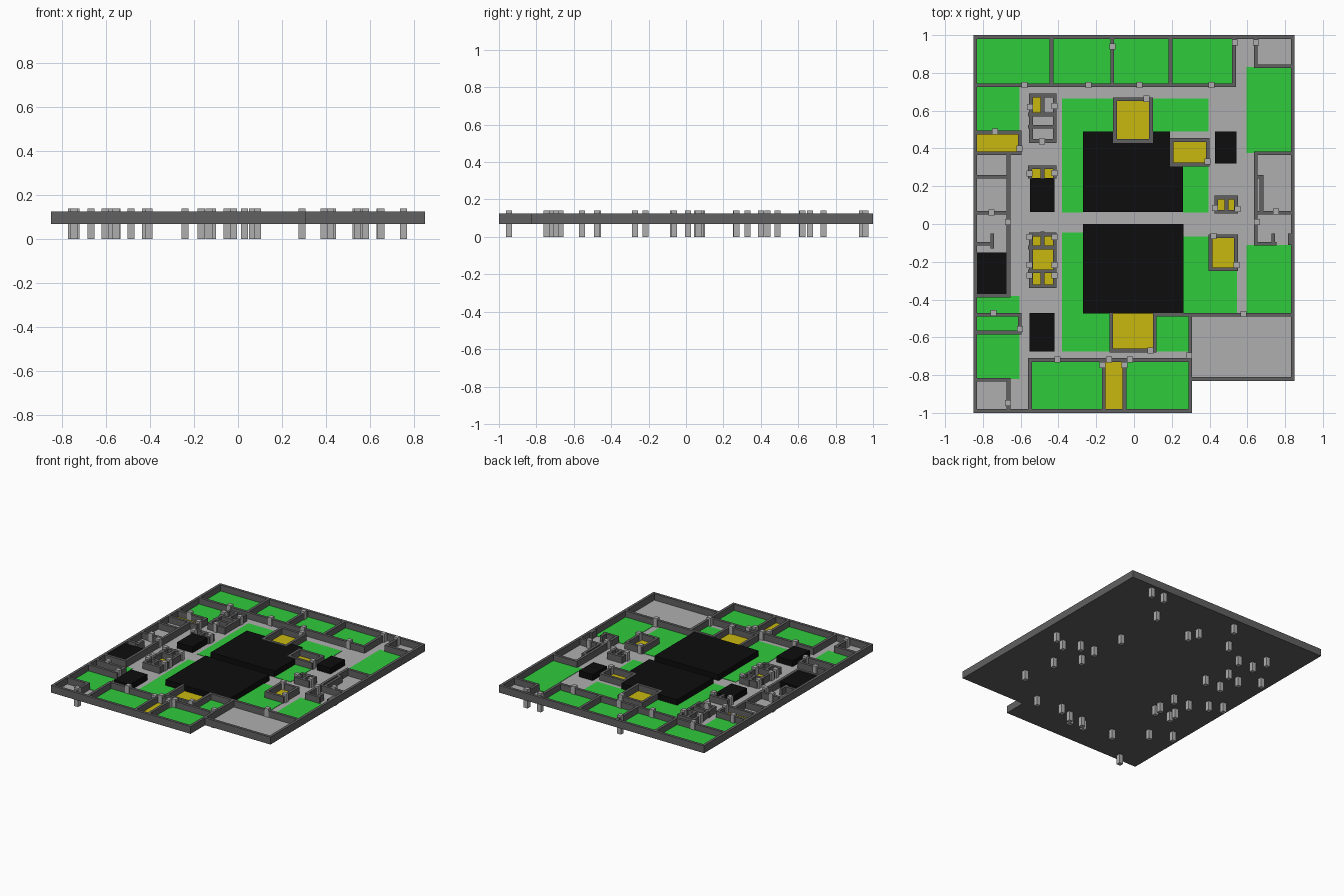
import bpy, bmesh

BASE, FLOOR, PATCH, CORE, WALL, POST = 0.07, 0.076, 0.079, 0.12, 0.125, 0.14
T = 0.01  # half wall thickness


def mat(name, r, g, b):
    m = bpy.data.materials.new(name)
    m.diffuse_color = (r, g, b, 1)
    return m


DARK = mat("dark_grey", .12, .12, .12)
LIGHT = mat("light_grey", .43, .43, .43)
GREEN = mat("green", .03, .6, .045)
YELLOW = mat("yellow", .58, .48, .005)
BLACK = mat("black", .004, .004, .004)


def prism(bm, pts, z0, z1):
    f = bm.faces.new([bm.verts.new((x, y, z0)) for x, y in pts])
    top = bmesh.ops.extrude_face_region(bm, geom=[f])["geom"]
    bmesh.ops.translate(bm, vec=(0, 0, z1 - z0),
                        verts=[v for v in top if isinstance(v, bmesh.types.BMVert)])


def rect(x0, y0, x1, y1):
    return [(x0, y0), (x1, y0), (x1, y1), (x0, y1)]


def build(name, outlines, z0, z1, material):
    """One object holding an upright prism per outline."""
    bm = bmesh.new()
    for pts in outlines:
        prism(bm, pts, z0, z1)
    bmesh.ops.recalc_face_normals(bm, faces=bm.faces)
    me = bpy.data.meshes.new(name)
    bm.to_mesh(me)
    bm.free()
    me.materials.append(material)
    bpy.context.collection.objects.link(bpy.data.objects.new(name, me))


def hwall(y, x0, x1):
    return rect(x0 - T, y - T, x1 + T, y + T)


def vwall(x, y0, y1):
    return rect(x - T, y0 - T, x + T, y1 + T)


def room(x0, y0, x1, y1):
    return [hwall(y0, x0, x1), hwall(y1, x0, x1), vwall(x0, y0, y1), vwall(x1, y0, y1)]


# Base slab and floor with the cut-out corner
build("base_slab", [[(-.85, -1), (.308, -1), (.308, -.83), (.85, -.83), (.85, 1), (-.85, 1)]],
      BASE, FLOOR - .002, DARK)
build("floor", [[(-.84, -.99), (.298, -.99), (.298, -.82), (.84, -.82), (.84, .99), (-.84, .99)]],
      FLOOR - .002, FLOOR, LIGHT)

# Outer walls
build("outer_walls", [hwall(.99, -.84, .84), hwall(-.99, -.84, .298), hwall(-.82, .298, .84),
                      vwall(-.84, -.99, .99), vwall(.84, -.82, .99)], BASE, WALL, DARK)

# Inner partitions running along x: (y, x0, x1)
h_walls = [
    (.735, -.84, .53), (.835, .645, .84), (.485, -.84, -.605), (.375, -.84, -.605),
    (.25, -.84, -.664), (.06, -.84, -.664), (-.105, -.84, -.75), (-.38, -.84, -.664),
    (-.48, -.84, -.605), (-.575, -.84, -.605), (-.825, -.84, -.664), (-.72, -.55, .298),
    (-.48, .11, .84), (.375, .645, .84), (.06, .645, .84), (.25, .645, .675),
    (-.105, .645, .745), (.58, -.55, -.42), (.515, -.55, -.42), (.3, -.55, -.42),
    (-.125, -.55, -.42), (-.21, -.55, -.55), (-.25, -.55, -.42), (-.67, -.12, .11)]
build("cross_partitions", [hwall(*w) for w in h_walls], FLOOR - .002, WALL, DARK)

# Inner partitions running along y: (x, y0, y1)
v_walls = [
    (-.437, .735, .99), (-.115, .735, .99), (.193, .735, .99), (.53, .735, .99),
    (.645, .835, .99), (-.605, .375, .485), (-.664, -.38, .375), (-.75, -.12, -.06),
    (-.605, -.575, -.48), (-.664, -.99, -.825), (-.55, -.99, -.72), (-.16, -.99, -.72),
    (-.05, -.99, -.72), (.298, -.99, -.48), (-.12, -.67, -.48), (.11, -.67, -.48),
    (.645, -.105, .375), (.675, .07, .25), (.737, -.105, -.06), (.825, -.1, -.06),
    (-.485, .58, .68), (-.485, .25, .3), (-.55, .25, .3), (-.42, .25, .3),
    (-.485, -.125, -.05), (-.485, -.33, -.25), (.49, .065, .14)]
build("long_partitions", [vwall(*w) for w in v_walls], FLOOR - .002, WALL, DARK)

# Free-standing closed rooms
rooms = [(-.1, .44, .09, .66), (.2, .315, .39, .445), (.405, -.24, .54, -.065),
         (.435, .065, .54, .14), (-.545, .44, -.42, .68), (-.545, -.33, -.42, -.055)]
build("room_walls", [w for r in rooms for w in room(*r)], FLOOR - .002, WALL, DARK)

# Green work areas
build("green_areas", [rect(*r) for r in [
    (-.84, .735, .53, .99), (-.84, .485, -.605, .735), (.595, .375, .84, .83),
    (-.38, .06, -.27, .665), (-.27, .49, -.1, .665), (.09, .49, .395, .665),
    (.26, .06, .395, .315), (-.38, -.675, -.27, -.045), (-.27, -.675, -.12, -.475),
    (.11, -.675, .298, -.475), (.26, -.475, .405, -.065), (.405, -.475, .545, -.24),
    (.595, -.475, .84, -.11), (-.84, -.82, -.605, -.38), (-.55, -.99, -.16, -.72),
    (-.05, -.99, .298, -.72)]], FLOOR, PATCH, GREEN)

# Yellow rooms
build("yellow_areas", [rect(*r) for r in rooms[:4] + [rooms[5]] + [
    (-.84, .375, -.605, .485), (-.16, -.99, -.05, -.72), (-.12, -.67, .11, -.475),
    (-.545, .58, -.485, .68), (-.55, .243, -.42, .3)]], FLOOR, PATCH, YELLOW)

# Solid black blocks; the large one is notched around two rooms
build("black_blocks", [
    [(-.27, .063), (.26, .063), (.26, .306), (.191, .306), (.191, .49), (.099, .49),
     (.099, .431), (-.109, .431), (-.109, .49), (-.27, .49)],
    rect(-.27, -.475, .262, 0), rect(-.55, .063, -.42, .243), rect(-.553, -.675, -.42, -.472),
    rect(.43, .32, .543, .49), rect(-.832, -.372, -.672, -.15)], FLOOR, CORE, BLACK)

# Door posts that pass through the slab
posts_north = [
    (-.58, .735), (-.24, .735), (.03, .735), (.41, .735), (.535, .96), (.645, .96),
    (-.115, .94), (.067, .663), (.39, .33), (-.737, .49), (-.605, .4), (-.55, .62),
    (-.42, .624), (-.487, .437), (-.553, .267), (-.42, .27), (-.755, .06), (-.667, .01),
    (.43, .085), (.547, .08), (.65, .01), (.752, .067)]
posts_south = [
    (-.745, -.47), (-.603, -.555), (-.667, -.947), (-.405, -.717), (-.167, -.747),
    (-.132, -.717), (-.05, -.747), (-.02, -.717), (.088, -.67), (.29, -.695),
    (.58, -.477), (.543, -.217), (.42, -.063)]
posts_south += [(x, y) for x in (-.553, -.42) for y in (-.07, -.217, -.272)]
P = .016
build("door_posts", [rect(x - P, y - P, x + P, y + P) for x, y in posts_north + posts_south],
      0, POST, LIGHT)
